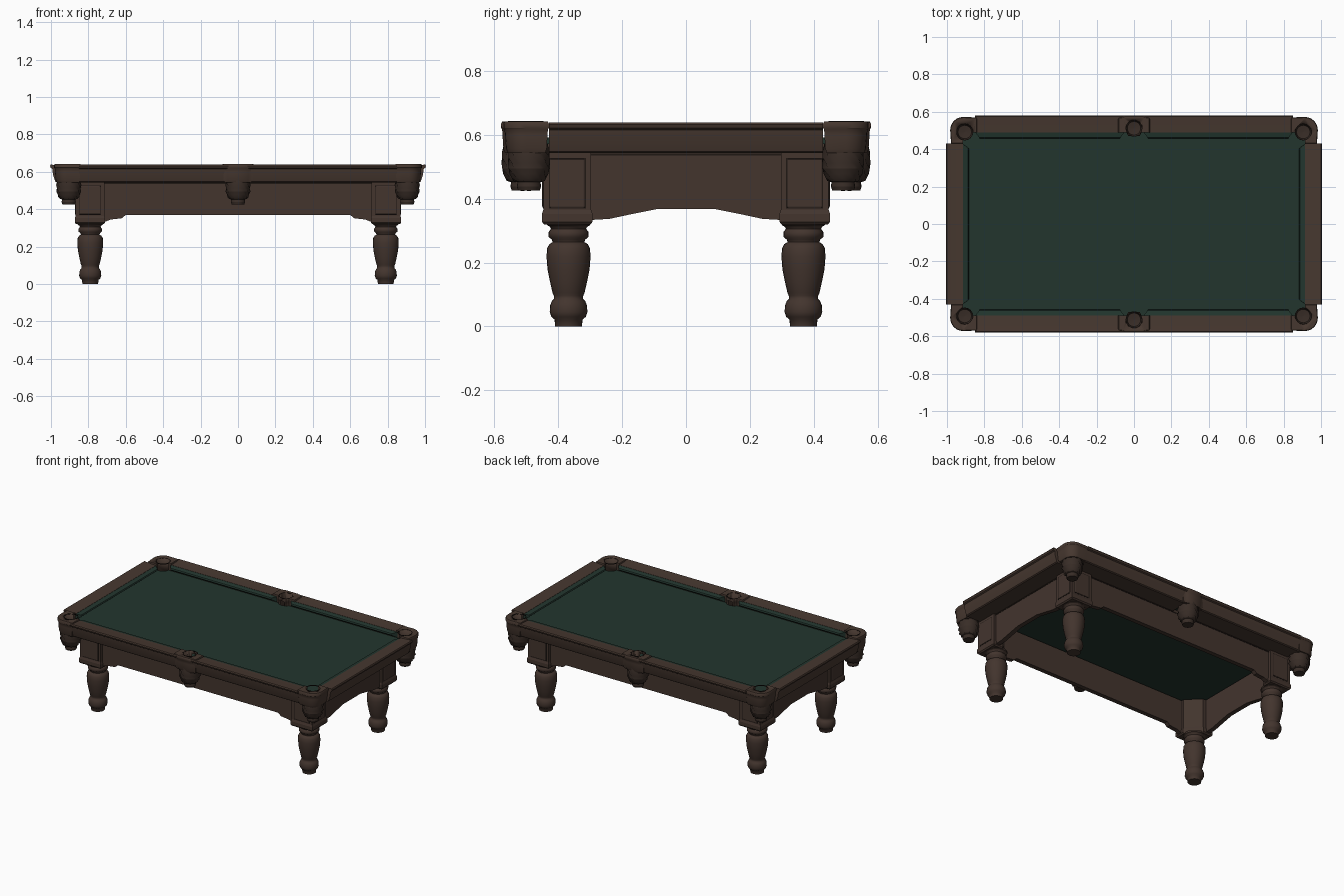
import bpy, bmesh, math
from mathutils import Vector

if "Cube" in bpy.data.objects:
    bpy.data.objects.remove(bpy.data.objects["Cube"])


def material(name, rgb):
    m = bpy.data.materials.new(name)
    m.use_nodes = True
    m.diffuse_color = (*rgb, 1)
    b = m.node_tree.nodes["Principled BSDF"]
    b.inputs["Base Color"].default_value = (*rgb, 1)
    b.inputs["Roughness"].default_value = 0.8
    return m


wood = material("dark wood", (0.056, 0.035, 0.027))
rail_wood = material("rail wood", (0.062, 0.039, 0.029))
carved = material("carved pocket wood", (0.040, 0.026, 0.020))
cloth = material("green cloth", (0.016, 0.036, 0.027))
groove = material("dark groove", (0.014, 0.009, 0.007))


def loft(name, rings, mat, smooth=None):
    """Skin a list of equal-length closed rings and cap both ends."""
    bm = bmesh.new()
    loops = [[bm.verts.new(p) for p in ring] for ring in rings]
    n = len(loops[0])
    for a, b in zip(loops, loops[1:]):
        for i in range(n):
            j = (i + 1) % n
            bm.faces.new((a[i], a[j], b[j], b[i]))
    bm.faces.new(loops[0])
    bm.faces.new(loops[-1])
    bmesh.ops.recalc_face_normals(bm, faces=bm.faces)
    me = bpy.data.meshes.new(name)
    bm.to_mesh(me)
    bm.free()
    ob = bpy.data.objects.new(name, me)
    bpy.context.collection.objects.link(ob)
    me.materials.append(mat)
    if smooth:
        bpy.ops.object.select_all(action="DESELECT")
        ob.select_set(True)
        bpy.context.view_layer.objects.active = ob
        bpy.ops.object.shade_smooth_by_angle(angle=math.radians(smooth))
    return ob


def box(name, lo, hi, mat, bevel=0):
    rings = [[(lo[0], lo[1], z), (hi[0], lo[1], z), (hi[0], hi[1], z), (lo[0], hi[1], z)]
             for z in (lo[2], hi[2])]
    ob = loft(name, rings, mat)
    if bevel:
        m = ob.modifiers.new("soft edges", "BEVEL")
        m.width, m.segments = bevel, 2
    return ob


def lathe(name, cx, cy, profile, mat, sides=20, relief=0, smooth=50):
    rings = []
    for j, (r, z) in enumerate(profile):
        ring = []
        for i in range(sides):
            t = math.tau * i / sides
            q = r + relief * (-1) ** (i + j) if r > 0.044 else r
            ring.append((cx + q * math.cos(t), cy + q * math.sin(t), z))
        rings.append(ring)
    return loft(name, rings, mat, smooth)


def cut(ob, cutter):
    m = ob.modifiers.new("pocket hole", "BOOLEAN")
    m.operation, m.object, m.solver = "DIFFERENCE", cutter, "EXACT"


def side_map(side, sign):
    """Map (along, outward, z) onto one side of the table."""
    if side == "long":
        return lambda a, u, z: (a, sign * u, z)
    return lambda a, u, z: (sign * u, a, z)


# Bed
bed = box("bed_cloth", (-0.93, -0.50, 0.572), (0.93, 0.50, 0.592), cloth)

# Rails, cushions and aprons, profiles measured outward from the rail's inner edge
RAIL = [(0, 0.632), (0.06, 0.636), (0.086, 0.639), (0.09, 0.632), (0.086, 0.621),
        (0.078, 0.616), (0.074, 0.585), (0.062, 0.548), (0.055, 0.543), (-0.075, 0.543),
        (-0.075, 0.573), (0, 0.573)]
CUSHION = [(0.002, 0.631), (-0.028, 0.625), (-0.032, 0.617), (-0.022, 0.608), (0.002, 0.592)]
sides = {"long": (0.49, [(-0.85, -0.05), (0.05, 0.85)], 0.73,
                  [(0.60, 0.37), (0.62, 0.352), (0.68, 0.345), (0.73, 0.325)]),
         "end": (0.915, [(-0.43, 0.43)], 0.31,
                 [(0.09, 0.368), (0.17, 0.352), (0.24, 0.337), (0.31, 0.333)])}
for side, (edge, spans, half, arch) in sides.items():
    for sign, word in ((-1, "a"), (1, "b")):
        at = side_map(side, sign)
        for a, b in spans:
            loft(f"{side}_rail_{word}", [[at(t, edge + u, z) for u, z in RAIL] for t in (a, b)],
                 rail_wood, 35)
            # Cushion with mitred ends
            rings = [[at(t + d * max(0, -u) * 0.8, edge + u, z) for u, z in CUSHION]
                     for t, d in ((a - 0.0, 1), (b + 0.0, -1))]
            loft(f"{side}_cushion_{word}", rings, cloth)
        # Arched apron board
        outline = [(-half, 0.56), (half, 0.56)] + arch[::-1] + [(-t, z) for t, z in arch]
        u = edge - 0.062
        loft(f"{side}_apron_{word}", [[at(t, v, z) for t, z in outline] for v in (u - 0.03, u)], wood)
        # Shadow groove along the rail
        lo, hi = at(-half, u - 0.001, 0.536), at(half, u + 0.002, 0.542)
        box(f"{side}_groove_{word}", [min(p) for p in zip(lo, hi)], [max(p) for p in zip(lo, hi)], groove)

# Pocket castings, baskets and holes
LEVELS = [(0.94, 0.543), (0.965, 0.556), (0.98, 0.60), (0.985, 0.617), (1.0, 0.622),
          (1.0, 0.636), (0.985, 0.642)]
BASKET = [(0, 0.49), (0.036, 0.495), (0.043, 0.53), (0.043, 0.58), (0.056, 0.58), (0.06, 0.548),
          (0.064, 0.53), (0.062, 0.512), (0.063, 0.495), (0.057, 0.478), (0.052, 0.464),
          (0.046, 0.456), (0.036, 0.452), (0.038, 0.438), (0.034, 0.426), (0.001, 0.425)]
BASKET[0] = (0.001, 0.49)


def pocket(name, cx, cy, outline):
    cutter = lathe(name + "_hole_cutter", cx, cy, [(0.042, 0.50), (0.042, 0.70)], carved, 24)
    cutter.hide_render = True
    cutter.hide_viewport = True
    cutter.display_type = "WIRE"
    rings = []
    for s, z in LEVELS:
        rings.append([(cx + (x - cx) * (1 - (1 - s) * 3), cy + (y - cy) * (1 - (1 - s) * 3), z)
                      for x, y in outline])
    casting = loft(name + "_casting", rings, rail_wood, 35)
    cut(casting, cutter)
    cut(bed, cutter)
    lathe(name + "_basket", cx, cy, BASKET, carved, 20, 0.004, 20)
    # Dark ring around the hole
    ring = lathe(name + "_ring", cx, cy, [(0.045, 0.638), (0.045, 0.643)], groove, 24)
    cut(ring, cutter)


arc = [(0.915 + 0.068 * math.cos(t), 0.502 + 0.07 * math.sin(t))
       for t in [math.radians(15 * k) for k in range(7)]]
corner = [(0.915, 0.43), (0.978, 0.43)] + arc + [(0.84, 0.570), (0.84, 0.49), (0.885, 0.49), (0.915, 0.46)]
side_cast = [(-0.085, 0.488), (-0.085, 0.568), (-0.06, 0.572), (-0.05, 0.579), (0.05, 0.579),
             (0.06, 0.572), (0.085, 0.568), (0.085, 0.488), (0.04, 0.488), (0.03, 0.47),
             (-0.03, 0.47), (-0.04, 0.488)]
for sy, fb in ((-1, "front"), (1, "back")):
    pocket(f"{fb}_side_pocket", 0, sy * 0.512, [(x, sy * y) for x, y in side_cast])
    for sx, lr in ((-1, "right"), (1, "left")):
        pocket(f"{fb}_{lr}_pocket", sx * 0.905, sy * 0.492, [(sx * x, sy * y) for x, y in corner])

# Legs: chamfered corner block, raised panels and turned post
LEG = [(0.042, 0), (0.044, 0.022), (0.054, 0.03), (0.059, 0.045), (0.058, 0.065), (0.052, 0.08),
       (0.046, 0.086), (0.046, 0.096), (0.050, 0.105), (0.058, 0.14), (0.066, 0.18), (0.069, 0.22),
       (0.067, 0.245), (0.060, 0.258), (0.050, 0.264), (0.052, 0.272), (0.062, 0.28), (0.063, 0.295),
       (0.055, 0.306), (0.058, 0.312), (0.068, 0.318), (0.068, 0.33)]
BLOCK = [(0.715, 0.447), (0.868, 0.447), (0.868, 0.297), (0.80, 0.297), (0.715, 0.38)]
for sx, lr in ((-1, "right"), (1, "left")):
    for sy, fb in ((-1, "front"), (1, "back")):
        tag = f"{fb}_{lr}"
        lathe(tag + "_leg", sx * 0.79, sy * 0.368, LEG, wood, 24)
        rings = []
        for s, z in ((0.97, 0.320), (1.06, 0.328), (1.06, 0.352), (1.0, 0.365), (1.0, 0.56)):
            rings.append([(sx * (0.79 + (x - 0.79) * s), sy * (0.37 + (y - 0.37) * s), z)
                          for x, y in BLOCK])
        loft(tag + "_leg_block", rings, wood)
        for face, (x0, x1, y0, y1) in {"long": (0.735, 0.848, 0.44, 0.4505),
                                       "end": (0.861, 0.8715, 0.317, 0.427)}.items():
            for part, grow, out, mat, bev in (("outline", 0.003, -0.0025, groove, 0),
                                              ("panel", 0, 0, wood, 0.004)):
                gx, gy = (grow, out) if face == "long" else (out, grow)
                xs = sorted((sx * (x0 - max(gx, 0)), sx * (x1 + gx)))
                ys = sorted((sy * (y0 - max(gy, 0)), sy * (y1 + gy)))
                box(f"{tag}_{face}_{part}", (xs[0], ys[0], 0.372 - grow),
                    (xs[1], ys[1], 0.525 + grow), mat, bev)
